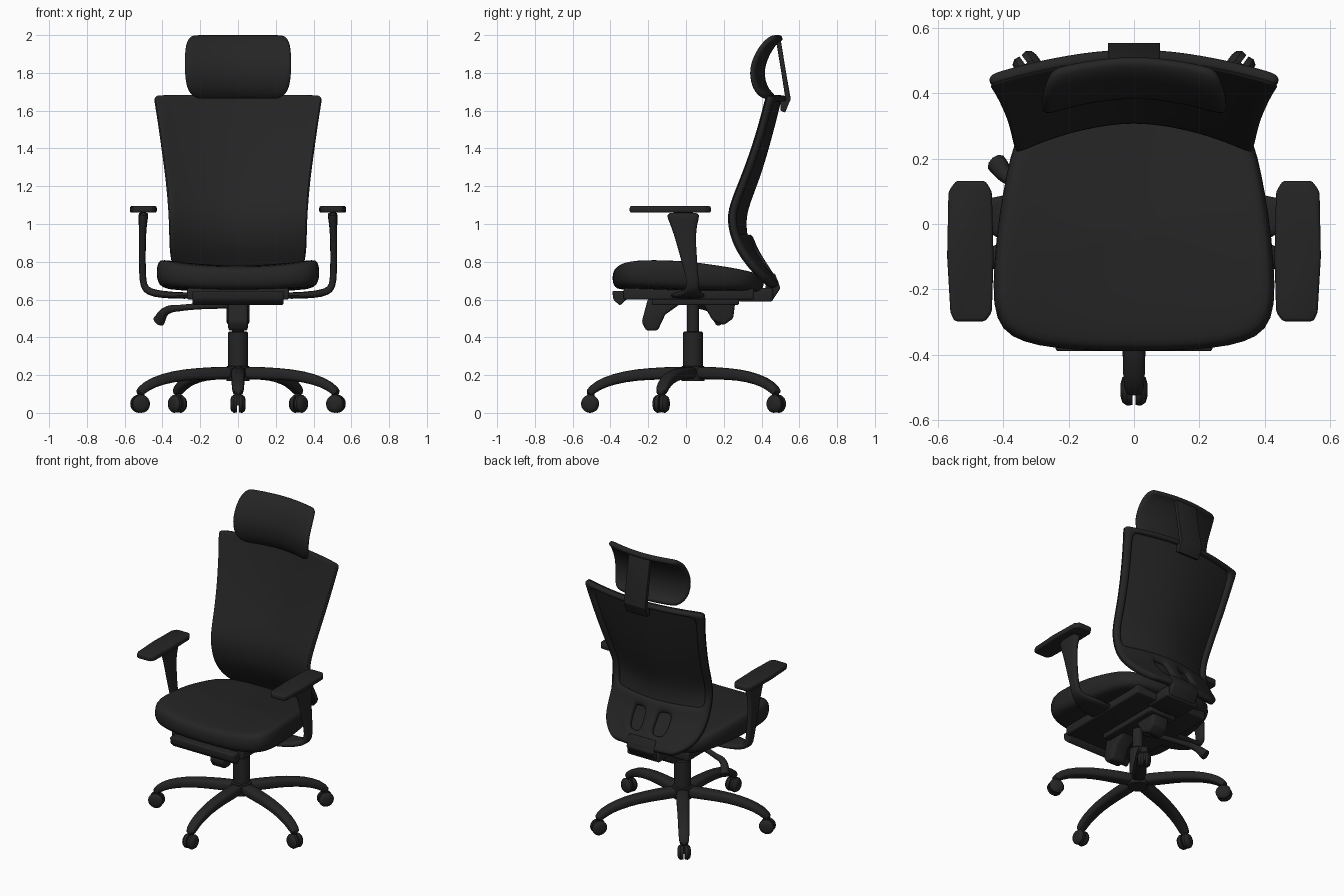
import bpy, bmesh, math
from mathutils import Vector, Matrix

if "Cube" in bpy.data.objects:
    bpy.data.objects.remove(bpy.data.objects["Cube"])

black = bpy.data.materials.new("black")
black.diffuse_color = (0.018, 0.018, 0.018, 1)
black.use_nodes = True
black.node_tree.nodes["Principled BSDF"].inputs["Base Color"].default_value = black.diffuse_color
HUB_Y = 0.037


def make(name, verts, faces, subsurf=0, bevel=0, solid=0, fix=True):
    me = bpy.data.meshes.new(name)
    me.from_pydata([tuple(v) for v in verts], [], faces)
    bm = bmesh.new()
    bm.from_mesh(me)
    loose = [v for v in bm.verts if not v.link_faces]
    bmesh.ops.delete(bm, geom=loose, context='VERTS')
    if fix:
        bmesh.ops.recalc_face_normals(bm, faces=bm.faces)
    bm.to_mesh(me)
    bm.free()
    me.materials.append(black)
    ob = bpy.data.objects.new(name, me)
    bpy.context.collection.objects.link(ob)
    if solid:
        m = ob.modifiers.new("thickness", 'SOLIDIFY')
        m.thickness, m.offset = solid, -1
    if bevel:
        m = ob.modifiers.new("bevel", 'BEVEL')
        m.width, m.segments = bevel, 3
    if subsurf:
        m = ob.modifiers.new("subsurf", 'SUBSURF')
        m.levels = m.render_levels = subsurf
    return ob


def loft(name, rings, **kw):
    n = len(rings[0])
    verts = [v for r in rings for v in r]
    faces = [(k * n + i, k * n + (i + 1) % n, (k + 1) * n + (i + 1) % n, (k + 1) * n + i)
             for k in range(len(rings) - 1) for i in range(n)]
    faces += [tuple(range(n)), tuple(range(len(verts) - n, len(verts)))]
    return make(name, verts, faces, **kw)


def prism(name, pts, a, b, axis='x', bevel=0.008):
    if axis == 'x':
        rings = [[(t, p, q) for p, q in pts] for t in (a, b)]
    else:
        rings = [[(p, q, t) for p, q in pts] for t in (a, b)]
    return loft(name, rings, bevel=bevel)


def box(name, x0, x1, y0, y1, z0, z1, bevel=0.01):
    return prism(name, [(y0, z0), (y1, z0), (y1, z1), (y0, z1)], x0, x1, bevel=bevel)


def lathe(name, prof, y=HUB_Y, n=28):
    return loft(name, [[(r * math.cos(2 * math.pi * i / n), y + r * math.sin(2 * math.pi * i / n), z)
                        for i in range(n)] for r, z in prof])


def strip(name, pts, sx=1):
    """Bar swept in the xz plane; each point is x, z, y min, y max, thickness."""
    rings = []
    for k, (x, z, y0, y1, t) in enumerate(pts):
        a, b = pts[max(k - 1, 0)], pts[min(k + 1, len(pts) - 1)]
        d = Vector((b[0] - a[0], b[1] - a[1])).normalized()
        ring = []
        for i in range(12):
            c, s = math.cos(i * math.pi / 6), math.sin(i * math.pi / 6)
            c, s = [math.copysign(abs(v) ** 0.6, v) for v in (c, s)]
            ring.append((sx * (x - d.y * t / 2 * s), (y0 + y1) / 2 + (y1 - y0) / 2 * c, z + d.x * t / 2 * s))
        rings.append(ring)
    return loft(name, rings, subsurf=1)


def sheet(name, rows, nu, thick, keep=lambda i, j: True, dy=0):
    """Curved sheet; each row is z, half width, y at the edge, y at the centre."""
    verts = []
    for z, w, ye, yc in rows:
        for i in range(nu + 1):
            u = 2 * i / nu - 1
            verts.append((w * u, yc + (ye - yc) * abs(u) ** 1.8 + dy, z))
    n = nu + 1
    faces = [(j * n + i, j * n + i + 1, (j + 1) * n + i + 1, (j + 1) * n + i)
             for j in range(len(rows) - 1) for i in range(nu) if keep(i, j)]
    return make(name, verts, faces, solid=thick, subsurf=2, fix=False)


# Five-legged base with twin-wheel castors
leg = [(0, .212, -.045, .045, .075), (.15, .21, -.042, .042, .066), (.3, .203, -.038, .038, .062),
       (.42, .18, -.036, .036, .058), (.51, .145, -.034, .034, .052), (.562, .095, -.03, .03, .045)]
for k in range(5):
    M = Matrix.Translation((0, HUB_Y, 0)) @ Matrix.Rotation(math.radians(-90 + 72 * k), 4, 'Z')
    strip("base_leg", leg).matrix_world = M
    for s in (-1, 1):
        prof = [(.004, .03), (.004, .046), (.022, .048), (.036, .038), (.041, .02)]
        rings = [[(.545 + r * math.cos(a * math.pi / 10), s * y, .048 + r * math.sin(a * math.pi / 10))
                  for a in range(20)] for y, r in prof]
        loft("castor_wheel", rings).matrix_world = M
    lathe("castor_stem", [(.018, .04), (.018, .11)], 0, 12).matrix_world = M @ Matrix.Translation((.54, 0, 0))

# Gas lift column
lathe("hub", [(.06, .17), (.066, .19), (.062, .245), (.05, .25)])
lathe("column_sleeve", [(.052, .18), (.052, .425), (.046, .432)])
lathe("column_piston", [(.033, .4), (.033, .6)])

# Tilt mechanism under the seat
prism("tilt_mechanism_front", [(-.2, .61), (-.235, .48), (-.21, .435), (-.15, .435), (-.11, .52),
                               (-.04, .57), (0, .61)], -.052, .052, bevel=.015)
prism("tilt_mechanism_rear", [(.06, .61), (.1, .56), (.14, .49), (.2, .465), (.25, .5),
                              (.26, .58), (.32, .61)], -.06, .06, bevel=.015)
box("mechanism_housing", -.1, .1, -.18, .28, .57, .62)
box("seat_pan", -.27, .27, -.33, .36, .6, .66)
prism("seat_front_lip", [(-.39, .645), (-.385, .6), (-.35, .568), (-.315, .6), (-.3, .645)], -.24, .24)
box("back_bracket", -.12, .12, .28, .46, .59, .66)
prism("back_support", [(.38, .6), (.46, .6), (.5, .66), (.47, .74), (.43, .72), (.42, .66)], -.1, .1)

# Height lever on one side
cu = bpy.data.curves.new("height_lever", 'CURVE')
cu.dimensions, cu.bevel_depth, cu.bevel_resolution, cu.use_fill_caps = '3D', .017, 3, True
sp = cu.splines.new('BEZIER')
lever = [(-.05, .04, .57, 1), (-.29, .11, .557, 1), (-.38, .14, .54, 1.3), (-.42, .185, .485, 1.9)]
sp.bezier_points.add(len(lever) - 1)
for p, (x, y, z, r) in zip(sp.bezier_points, lever):
    p.co, p.radius = (x, y, z), r
    p.handle_left_type = p.handle_right_type = 'AUTO'
cu.materials.append(black)
bpy.context.collection.objects.link(bpy.data.objects.new("height_lever", cu))

# Dished seat cushion
half = [(.12, -.388), (.24, -.38), (.34, -.362), (.405, -.325), (.432, -.25), (.428, -.12), (.412, .03),
        (.39, .15), (.365, .26), (.31, .35), (.2, .4), (.08, .41)]
outline = half + [(-x, y) for x, y in reversed(half)]


def seat_z(x, y, t):
    top = .815 - .035 * (1 - min(1, (x / .42) ** 2)) - .12 * max(0, y + .02) ** 1.0 - .5 * max(0, -.22 - y) ** 2
    bot = .638 + .02 * (x / .42) ** 2 + .04 * max(0, -y)
    return bot + (top - bot) * t


rings = []
for s, t in [(.4, 0), (.85, 0), (.95, .02), (.99, .2), (1.005, .45), (1.0, .72), (.975, .93),
             (.93, 1), (.75, 1), (.5, 1), (.2, 1)]:
    rings.append([(x * s, y * s, seat_z(x * s, y * s, t)) for x, y in outline])
loft("seat_cushion", rings, subsurf=1)

# Backrest: thin mesh panel, thick frame and lower shell with two openings
back = [(.655, .22, .45, .465), (.69, .29, .4, .44), (.74, .335, .35, .41), (.8, .352, .3, .37),
        (.87, .357, .255, .33), (.94, .357, .228, .31), (1.02, .358, .213, .305), (1.1, .362, .222, .32),
        (1.25, .376, .285, .38), (1.4, .398, .34, .425), (1.55, .42, .385, .465), (1.65, .437, .41, .49),
        (1.685, .442, .42, .495)]
NU = 16
sheet("back_panel", back, NU, .014)


def frame_cell(i, j):
    hole = j in (2, 3) and i in (5, 6, 9, 10)
    return (i in (0, NU - 1) or j in (0, len(back) - 2) or j < 5) and not hole


sheet("back_frame", back, NU, .042, frame_cell, dy=.002)

# Curved headrest on a flat bar
head = [(1.655, .215, .42, .455), (1.675, .25, .375, .425), (1.73, .272, .338, .39), (1.82, .279, .326, .378),
        (1.9, .279, .355, .405), (1.96, .274, .395, .44), (1.995, .262, .435, .475), (2.005, .245, .47, .505)]
sheet("headrest", head, 10, .036)
prism("headrest_bar", [(.475, 1.98), (.5, 1.985), (.53, 1.8), (.555, 1.66), (.545, 1.64), (.525, 1.59),
                       (.5, 1.6), (.5, 1.655), (.525, 1.67), (.505, 1.8)], -.08, .08, bevel=.004)

# Armrests: pad, tapered post and inward foot
arm = [(.5, 1.065, -.11, .08, .06), (.502, 1.03, -.1, .07, .05), (.506, .96, -.068, .05, .038),
       (.507, .8, -.025, .06, .036), (.505, .7, .005, .068, .038), (.492, .65, .0, .07, .042),
       (.44, .632, -.03, .08, .042), (.36, .622, -.08, .1, .036), (.2, .62, -.09, .11, .036)]
pad = [(.455, -.298), (.55, -.298), (.562, -.27), (.572, -.1), (.568, .1), (.545, .132), (.455, .132),
       (.435, .1), (.43, -.1), (.435, -.27)]
for s in (-1, 1):
    strip("armrest_post", arm, s)
    prism("armrest_pad", [(s * x, y) for x, y in pad], 1.06, 1.095, 'z', .01)

# Apply modifiers and smooth
bpy.ops.object.select_all(action='SELECT')
bpy.context.view_layer.objects.active = bpy.data.objects["seat_cushion"]
bpy.ops.object.convert(target='MESH')
bpy.ops.object.shade_smooth_by_angle(angle=math.radians(40))
